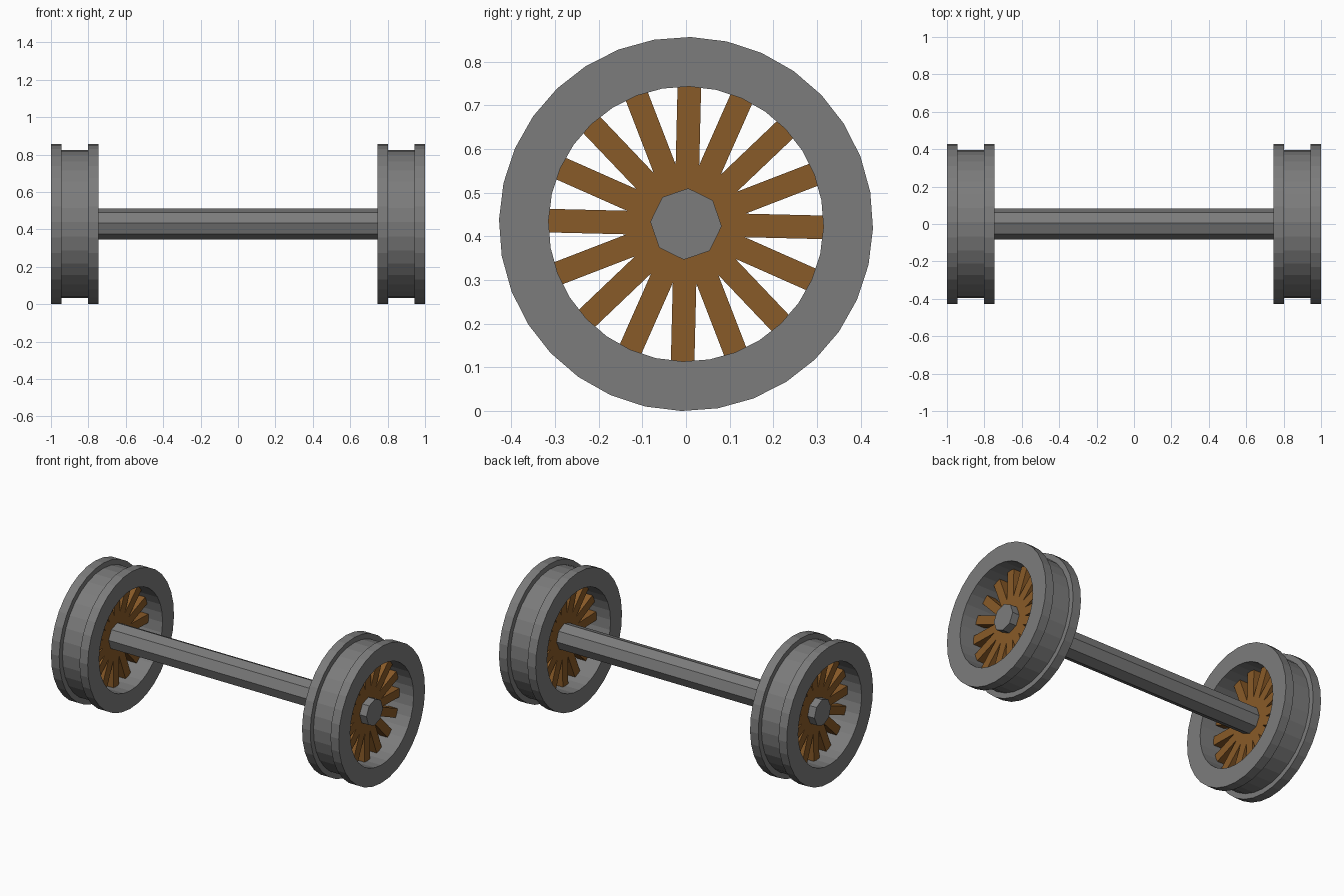
import bpy, bmesh, math

if "Cube" in bpy.data.objects:
    bpy.data.objects.remove(bpy.data.objects["Cube"], do_unlink=True)

AXIS_Z = 0.4285          # height of the axle
TILT = math.radians(1.4)  # slight roll of the wheels


def material(name, rgb):
    m = bpy.data.materials.new(name)
    m.use_nodes = True
    m.diffuse_color = (*rgb, 1)
    m.node_tree.nodes["Principled BSDF"].inputs["Base Color"].default_value = (*rgb, 1)
    return m


steel = material("grey steel", (0.2, 0.2, 0.2))
wood = material("brown wood", (0.25, 0.103, 0.021))


def polar(x, r, a, side=0.0):
    """Point at radius r, angle a clockwise from the top, shifted sideways."""
    return (x, r * math.sin(a) + side * math.cos(a),
            r * math.cos(a) - side * math.sin(a))


def finish(name, bm, mat):
    bmesh.ops.recalc_face_normals(bm, faces=bm.faces)
    me = bpy.data.meshes.new(name)
    bm.to_mesh(me)
    bm.free()
    me.materials.append(mat)
    ob = bpy.data.objects.new(name, me)
    ob.location.z = AXIS_Z
    bpy.context.collection.objects.link(ob)


def prism(name, outline, x0, x1, mat):
    """Extrude a y-z outline along x."""
    bm = bmesh.new()
    face = bm.faces.new([bm.verts.new((x0, y, z)) for _, y, z in outline])
    ext = bmesh.ops.extrude_face_region(bm, geom=[face])["geom"]
    verts = [v for v in ext if isinstance(v, bmesh.types.BMVert)]
    bmesh.ops.translate(bm, verts=verts, vec=(x1 - x0, 0, 0))
    finish(name, bm, mat)


def lathe(name, profile, sides, mat):
    """Revolve a closed (x, radius) profile about the axle."""
    bm = bmesh.new()
    rings = [[bm.verts.new(polar(x, r, TILT + math.tau * i / sides))
              for x, r in profile] for i in range(sides)]
    n = len(profile)
    for i in range(sides):
        a, b = rings[i], rings[(i + 1) % sides]
        for j in range(n):
            k = (j + 1) % n
            bm.faces.new((a[j], a[k], b[k], b[j]))
    finish(name, bm, mat)


# Grooved rim section, as offsets from the wheel's middle plane
MID = 0.8725
rim = [(-0.1275, 0.315), (-0.1275, 0.4285), (-0.0705, 0.4285), (-0.0705, 0.396),
       (0.0705, 0.396), (0.0705, 0.4285), (0.1275, 0.4285), (0.1275, 0.315)]

# Star outline of sixteen spokes: two tip corners, then the valley between
SPOKES, HALF = 16, 0.027
step = math.tau / SPOKES
star = []
for i in range(SPOKES):
    a = TILT + i * step
    star += [polar(0, 0.318, a, -HALF), polar(0, 0.318, a, HALF),
             polar(0, HALF / math.sin(step / 2), a + step / 2)]

for label, s in (("left", 1), ("right", -1)):
    lathe(label + "_wheel_rim", [(s * MID + x, r) for x, r in rim], 32, steel)
    prism(label + "_wheel_spokes", star, s * MID - 0.03, s * MID + 0.03, wood)

# Octagonal axle running through both wheels
octagon = [polar(0, 0.082, math.radians(3.5) + math.tau * i / 8) for i in range(8)]
prism("axle", octagon, -0.95, 0.95, steel)
